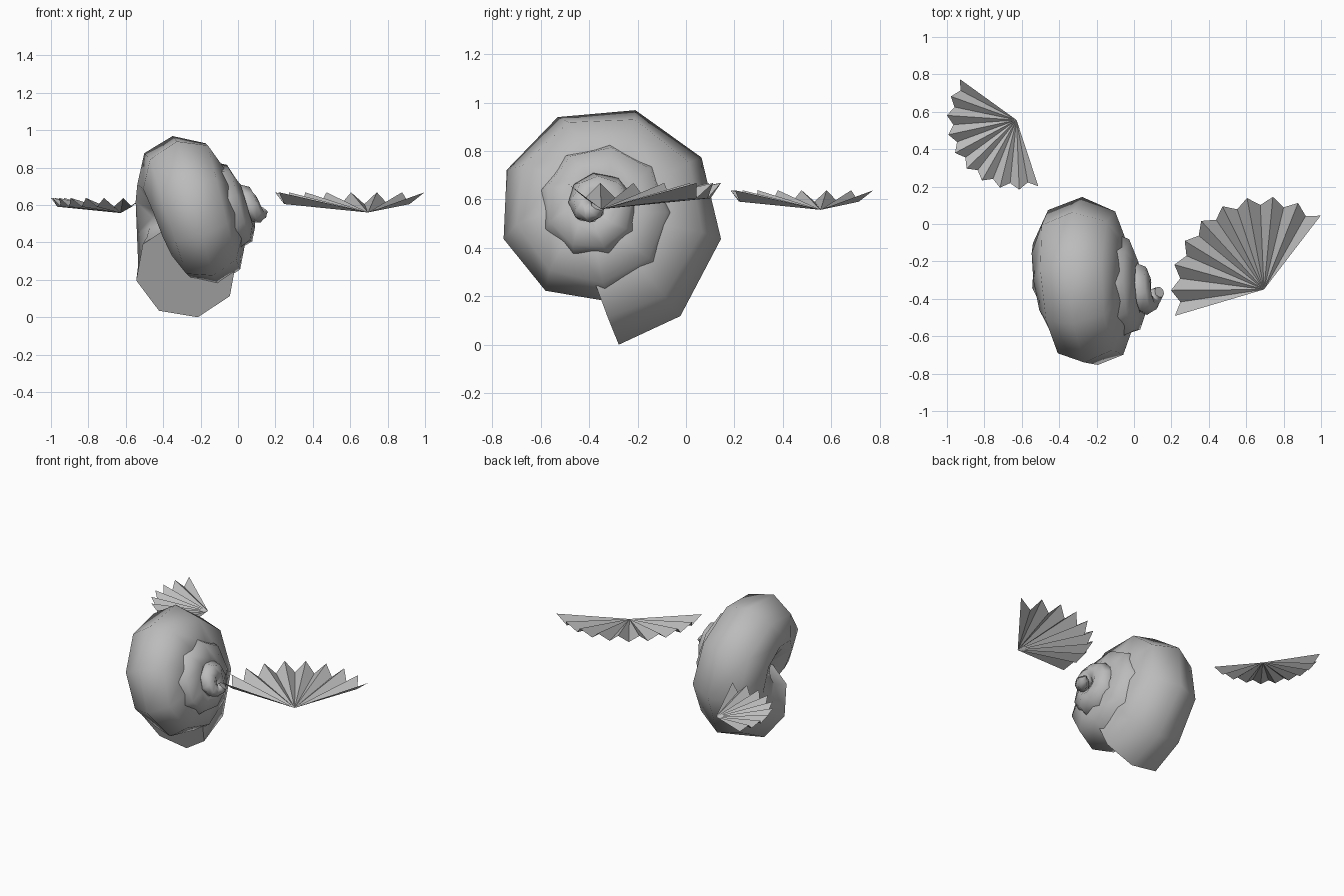
import bpy, bmesh, math
from mathutils import Vector

if "Cube" in bpy.data.objects:
    bpy.data.objects.remove(bpy.data.objects["Cube"])

grey = bpy.data.materials.new("shell_grey")
grey.diffuse_color = (0.5, 0.5, 0.5, 1)
grey.use_nodes = True
grey.node_tree.nodes["Principled BSDF"].inputs["Base Color"].default_value = grey.diffuse_color


def add_object(name, bm):
    mesh = bpy.data.meshes.new(name)
    bm.to_mesh(mesh)
    bm.free()
    mesh.materials.append(grey)
    obj = bpy.data.objects.new(name, mesh)
    bpy.context.collection.objects.link(obj)
    return obj


# Spiral shell: tapering 8-sided tube wound from the mouth up to the apex
SIDES, STEPS, STEP, TURNS = 8, 29, 41, 3.3
mouth_axis, apex_axis = Vector((-0.33, -0.35, 0.53)), Vector((0.15, -0.385, 0.595))
points, outward, radii = [], [], []
for i in range(STEPS):
    a = math.radians(-94 + STEP * i)
    s = i * STEP / 360 / TURNS
    grow = (1 - s) ** 1.15
    out = Vector((0, 1, 0)) * math.cos(a) + Vector((-0.2, 0, 1)) * math.sin(a)
    points.append(mouth_axis.lerp(apex_axis, s) + out * (0.017 + 0.253 * grow))
    outward.append(out)
    radii.append(0.025 + 0.25 * grow)

bm = bmesh.new()
rings = []
for i, p in enumerate(points):
    tangent = Vector()
    if i > 0:
        tangent += (p - points[i - 1]).normalized()
    if i < STEPS - 1:
        tangent += (points[i + 1] - p).normalized()
    tangent.normalize()
    n = (outward[i] - tangent * outward[i].dot(tangent)).normalized()
    b = tangent.cross(n)
    rings.append([bm.verts.new(p + radii[i] * (n * math.cos(k * math.tau / SIDES)
                                               + b * math.sin(k * math.tau / SIDES)))
                  for k in range(SIDES)])
for r0, r1 in zip(rings, rings[1:]):
    for k in range(SIDES):
        j = (k + 1) % SIDES
        bm.faces.new((r0[k], r0[j], r1[j], r1[k])).smooth = True
# Flat caps at the mouth and the apex, with sharp rims
for ring in (rings[0], rings[-1]):
    cap = bm.faces.new(ring)
    cap.smooth = False
    for e in cap.edges:
        e.smooth = False
bmesh.ops.recalc_face_normals(bm, faces=bm.faces)
low = min(v.co.z for v in bm.verts)
bmesh.ops.translate(bm, verts=bm.verts, vec=(0, 0, -low))
add_object("spiral_shell", bm)


# Pleated fans: nine folds over 144 degrees, thin sheet
def fan(name, pivot, middle, size):
    bm = bmesh.new()
    hub = bm.verts.new(pivot)
    rim = []
    for i in range(19):
        a = math.radians(middle - 72 + 8 * i)
        r, h = (0.497, 0.108) if i % 2 == 0 else (0.452, 0.045)
        rim.append(bm.verts.new(Vector(pivot) + size * Vector((r * math.cos(a), r * math.sin(a), h))))
    for v0, v1 in zip(rim, rim[1:]):
        bm.faces.new((hub, v0, v1))
    add_object(name, bm)


fan("large_fan", (0.695, -0.35, 0.56), 124.5, 1.0)
fan("small_fan", (-0.628, 0.556, 0.557), 216.2, 0.75)
